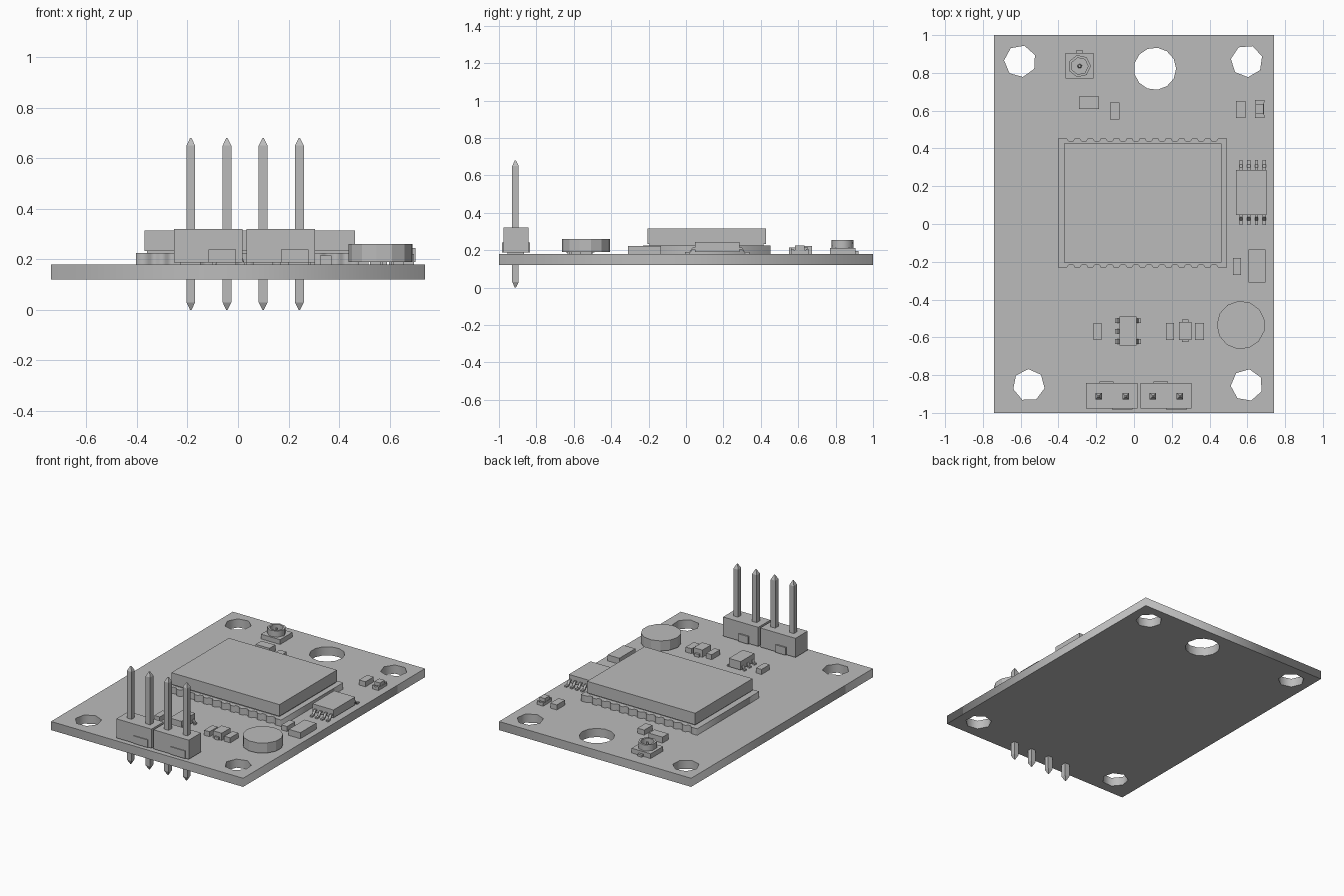
import bpy, bmesh, math
from mathutils import Matrix, Vector

cube = bpy.data.objects.get("Cube")
if cube:
    bpy.data.objects.remove(cube, do_unlink=True)

GREY = (0.5, 0.5, 0.5, 1)
grey = bpy.data.materials.new("plain grey")
grey.use_nodes = True
grey.diffuse_color = GREY
grey.node_tree.nodes["Principled BSDF"].inputs["Base Color"].default_value = GREY
BOARD_TOP = 0.18


def add(name, mesh):
    mesh.materials.clear()
    mesh.materials.append(grey)
    obj = bpy.data.objects.new(name, mesh)
    bpy.context.collection.objects.link(obj)
    return obj


def finish(name, bm):
    mesh = bpy.data.meshes.new(name)
    bm.to_mesh(mesh)
    bm.free()
    return add(name, mesh)


def put_box(bm, x0, x1, y0, y1, z0, z1):
    size = Matrix.Diagonal((x1 - x0, y1 - y0, z1 - z0, 1))
    place = Matrix.Translation(((x0 + x1) / 2, (y0 + y1) / 2, (z0 + z1) / 2))
    return bmesh.ops.create_cube(bm, size=1, matrix=place @ size)["verts"]


def put_cylinder(bm, x, y, r0, r1, z0, z1, sides, turn=0):
    place = Matrix.Translation((x, y, (z0 + z1) / 2)) @ Matrix.Rotation(turn, 4, 'Z')
    bmesh.ops.create_cone(bm, cap_ends=True, segments=sides, radius1=r0, radius2=r1,
                          depth=z1 - z0, matrix=place)


def box(name, *extent):
    bm = bmesh.new()
    put_box(bm, *extent)
    return finish(name, bm)


def ring(x, y, r, sides, turn=0):
    return [(x + r * math.cos(turn + math.tau * i / sides),
             y + r * math.sin(turn + math.tau * i / sides)) for i in range(sides)]


def plate(name, loops, z0, z1):
    """Extruded flat outline; loops after the first are holes."""
    curve = bpy.data.curves.new(name, 'CURVE')
    curve.dimensions, curve.fill_mode = '2D', 'BOTH'
    curve.extrude = (z1 - z0) / 2
    for loop in loops:
        spline = curve.splines.new('POLY')
        spline.points.add(len(loop) - 1)
        for point, (x, y) in zip(spline.points, loop):
            point.co = (x, y, 0, 1)
        spline.use_cyclic_u = True
    temp = bpy.data.objects.new("outline", curve)
    bpy.context.collection.objects.link(temp)
    depsgraph = bpy.context.evaluated_depsgraph_get()
    mesh = bpy.data.meshes.new_from_object(temp.evaluated_get(depsgraph))
    bpy.data.objects.remove(temp, do_unlink=True)
    mesh.transform(Matrix.Translation((0, 0, (z0 + z1) / 2)))
    bm = bmesh.new()
    bm.from_mesh(mesh)
    bmesh.ops.remove_doubles(bm, verts=bm.verts, dist=0.0001)
    bmesh.ops.recalc_face_normals(bm, faces=bm.faces)
    return finish(name, bm)


# Circuit board with mounting holes
holes = [ring(x, y, 0.085, 7, turn) for x, y, turn in
         ((-0.603, 0.862, 0.4), (0.597, 0.862, 1.2), (-0.557, -0.853, 1.6), (0.597, -0.853, 1.4))]
holes.append(ring(0.111, 0.822, 0.112, 13))
plate("circuit_board", [[(-0.74, -1), (0.74, -1), (0.74, 1), (-0.74, 1)]] + holes, 0.12, BOARD_TOP)

# Module carrier with notched long edges
def notched_edge(x0, x1, y, inward, count=12):
    points = [(x0, y)]
    pitch = (x1 - x0) / (count + 1)
    for i in range(1, count + 1):
        c = x0 + pitch * i
        for t, depth in ((-0.3, 0), (-0.18, 0.014), (0.18, 0.014), (0.3, 0)):
            points.append((c + pitch * t, y + inward * depth))
    return points + [(x1, y)]


carrier = notched_edge(-0.403, 0.493, -0.23, 1) + notched_edge(0.493, -0.403, 0.453, -1)
plate("module_carrier", [carrier], BOARD_TOP, 0.225)

# Shield can with a slightly narrower foot
box("shield_foot", -0.36, 0.455, -0.195, 0.415, 0.224, 0.236)
box("shield_can", -0.37, 0.463, -0.205, 0.427, 0.234, 0.315)

# Plain surface-mount parts: centre x, y, width, depth, height
for i, (x, y, w, d, h) in enumerate((
        (-0.238, 0.642, 0.106, 0.064, 0.042), (-0.102, 0.597, 0.052, 0.09, 0.035),
        (0.564, 0.606, 0.05, 0.09, 0.035), (0.545, -0.225, 0.044, 0.09, 0.035),
        (0.652, -0.222, 0.09, 0.175, 0.042), (-0.194, -0.569, 0.042, 0.09, 0.035),
        (0.19, -0.569, 0.042, 0.09, 0.035), (0.347, -0.569, 0.046, 0.09, 0.035))):
    box(f"chip_component_{i + 1}", x - w / 2, x + w / 2, y - d / 2, y + d / 2,
        BOARD_TOP, BOARD_TOP + h)


# Gull-wing leg pointing along +/-x or +/-y
def put_leg(bm, x, y, direction, reach, drop, width):
    out = Vector((*direction, 0))
    side = Vector((-out.y, out.x, 0)) * width / 2
    thick = 0.01
    path = [(0, drop), (reach * 0.3, drop), (reach * 0.6, thick), (reach, thick)]
    rows = []
    for along, top in path:
        base = Vector((x, y, BOARD_TOP)) + out * along
        rows.append([bm.verts.new(base + side * s + Vector((0, 0, z)))
                     for s, z in ((-1, top), (1, top), (1, top - thick), (-1, top - thick))])
    for a, b in zip(rows, rows[1:]):
        for k in range(4):
            n = (k + 1) % 4
            bm.faces.new((a[k], a[n], b[n], b[k]))
    bm.faces.new(rows[0][::-1])
    bm.faces.new(rows[-1])


# Eight-leg memory chip
box("memory_chip", 0.54, 0.702, 0.048, 0.286, 0.19, 0.245)
bm = bmesh.new()
for i in range(4):
    x = 0.566 + 0.041 * i
    put_leg(bm, x, 0.28, (0, 1), 0.06, 0.035, 0.017)
    put_leg(bm, x, 0.054, (0, -1), 0.06, 0.035, 0.017)
bmesh.ops.recalc_face_normals(bm, faces=bm.faces)
finish("memory_chip_legs", bm)

# Five-leg regulator
box("regulator", -0.077, 0.013, -0.642, -0.49, 0.187, 0.245)
bm = bmesh.new()
for y in (-0.513, -0.567, -0.622):
    put_leg(bm, -0.072, y, (-1, 0), 0.028, 0.03, 0.024)
    if y != -0.567:
        put_leg(bm, 0.008, y, (1, 0), 0.028, 0.03, 0.024)
bmesh.ops.recalc_face_normals(bm, faces=bm.faces)
finish("regulator_legs", bm)

# Small diode and indicator light with raised domes and end caps
bm = bmesh.new()
put_box(bm, 0.238, 0.305, -0.615, -0.52, BOARD_TOP, 0.23)
put_box(bm, 0.255, 0.288, -0.625, -0.505, BOARD_TOP, 0.2)
finish("diode", bm)
bm = bmesh.new()
put_box(bm, 0.642, 0.688, 0.562, 0.654, BOARD_TOP, 0.2)
put_box(bm, 0.644, 0.686, 0.582, 0.634, 0.199, 0.225)
for y in (0.562, 0.642):
    put_box(bm, 0.64, 0.657, y, y + 0.014, 0.199, 0.206)
    put_box(bm, 0.673, 0.69, y, y + 0.014, 0.199, 0.206)
finish("indicator_light", bm)

# Backup cell on small feet
bm = bmesh.new()
put_cylinder(bm, 0.566, -0.535, 0.128, 0.128, 0.19, 0.26, 13, 0.1)
for dx in (-0.07, 0.07):
    put_box(bm, 0.546 + dx, 0.586 + dx, -0.565, -0.505, BOARD_TOP, 0.191)
finish("backup_cell", bm)

# Antenna socket: base, open hexagonal collar, centre contact
box("antenna_base", -0.362, -0.215, 0.77, 0.905, BOARD_TOP, 0.213)
box("antenna_tab", -0.305, -0.273, 0.9, 0.922, BOARD_TOP, 0.195)
plate("antenna_collar", [ring(-0.288, 0.836, 0.06, 7), ring(-0.288, 0.836, 0.045, 7)], 0.212, 0.255)
bm = bmesh.new()
put_cylinder(bm, -0.288, 0.836, 0.013, 0.008, 0.212, 0.25, 5)
finish("antenna_contact", bm)

# Header blocks with standoff nubs
for i, (x0, x1) in enumerate(((-0.253, 0.018), (0.034, 0.305))):
    bm = bmesh.new()
    put_box(bm, x0, x1, -0.977, -0.843, 0.187, 0.32)
    mid = (x0 + x1) / 2
    for dx in (-0.07, 0.07):
        put_box(bm, mid + dx - 0.04, mid + dx + 0.04, -0.955, -0.865, BOARD_TOP, 0.188)
    put_box(bm, mid - 0.065, mid + 0.01, -0.85, -0.833, 0.187, 0.24)
    put_box(bm, mid, mid + 0.11, -0.983, -0.97, 0.187, 0.24)
    finish(f"header_block_{i + 1}", bm)

# Square pins with tapered tips
for i in range(4):
    x = -0.187 + 0.1433 * i
    bm = bmesh.new()
    wide, tip = 0.0175 * math.sqrt(2), 0.004
    put_cylinder(bm, x, -0.912, tip, wide, 0, 0.03, 4, math.pi / 4)
    put_cylinder(bm, x, -0.912, wide, wide, 0.03, 0.65, 4, math.pi / 4)
    put_cylinder(bm, x, -0.912, wide, tip, 0.65, 0.68, 4, math.pi / 4)
    finish(f"header_pin_{i + 1}", bm)
